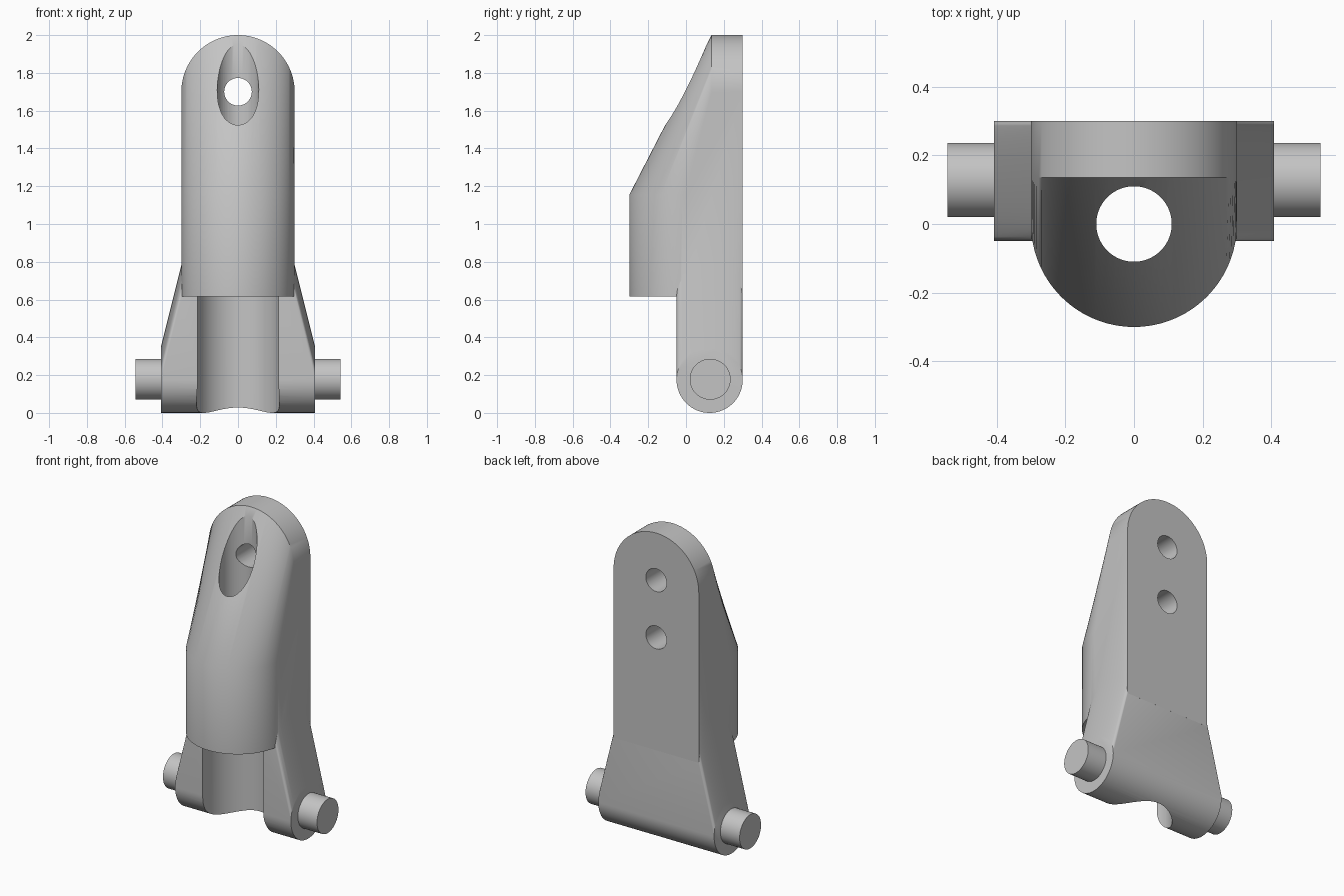
import bpy
import bmesh
from math import sin, cos, pi
from mathutils import Matrix, Vector

if "Cube" in bpy.data.objects:
    bpy.data.objects.remove(bpy.data.objects["Cube"], do_unlink=True)

grey = bpy.data.materials.new("plain_grey")
colour = (0.55, 0.55, 0.55, 1)
grey.diffuse_color = colour
grey.use_nodes = True
grey.node_tree.nodes["Principled BSDF"].inputs["Base Color"].default_value = colour

R = 0.3            # body radius
BASE = 0.615       # underside of the body
PIVOT_Y, PIVOT_Z, PIVOT_R = 0.125, 0.175, 0.175


def finish(name, bm):
    bmesh.ops.recalc_face_normals(bm, faces=bm.faces)
    mesh = bpy.data.meshes.new(name)
    bm.to_mesh(mesh)
    bm.free()
    ob = bpy.data.objects.new(name, mesh)
    bpy.context.collection.objects.link(ob)
    mesh.materials.append(grey)
    return ob


def cylinder(name, radius, start, end, segments=64):
    start, end = Vector(start), Vector(end)
    axis = end - start
    bm = bmesh.new()
    turn = axis.to_track_quat('Z', 'Y').to_matrix().to_4x4()
    bmesh.ops.create_cone(bm, cap_ends=True, segments=segments, radius1=radius,
                          radius2=radius, depth=axis.length,
                          matrix=Matrix.Translation((start + end) / 2) @ turn)
    return finish(name, bm)


def select_only(ob):
    bpy.ops.object.select_all(action='DESELECT')
    ob.select_set(True)
    bpy.context.view_layer.objects.active = ob


def combine(target, tool, operation):
    mod = target.modifiers.new(operation, 'BOOLEAN')
    mod.object, mod.operation, mod.solver = tool, operation, 'EXACT'
    select_only(target)
    bpy.ops.object.modifier_apply(modifier=mod.name)
    bpy.data.objects.remove(tool, do_unlink=True)


# Body: round front, lofted back into an upright rounded plate
def make_body(steps=48):
    bm = bmesh.new()
    columns = []
    for i in range(steps + 1):
        a = pi * (i / steps - 0.5)
        x, c = R * sin(a), R * cos(a)
        top = 1.7 + c
        points = [(x, -c, BASE), (x, -c, 1.155), (x, 0.135, top), (x, R, top)]
        columns.append([bm.verts.new(p) for p in points])
    for left, right in zip(columns, columns[1:]):
        for k in range(3):
            bm.faces.new((left[k], right[k], right[k + 1], left[k + 1]))
    corners = [bm.verts.new((x, R, BASE)) for x in (-R, R)]
    bm.faces.new(columns[0] + [corners[0]])
    bm.faces.new(columns[-1] + [corners[1]])
    bm.faces.new([c[0] for c in columns] + corners[::-1])
    bm.faces.new([c[3] for c in columns] + corners[::-1])
    return finish("bracket_body", bm)


# Foot: wide pivot discs hulled up to narrower discs inside the body
def make_foot(steps=64):
    bm = bmesh.new()
    for x, z in ((0.408, PIVOT_Z), (0.299, 0.612)):
        for side in (-1, 1):
            for i in range(steps):
                a = 2 * pi * i / steps
                bm.verts.new((side * x, PIVOT_Y + PIVOT_R * cos(a), z + PIVOT_R * sin(a)))
    result = bmesh.ops.convex_hull(bm, input=bm.verts)
    loose = {v for v in result["geom_interior"] + result["geom_unused"]
             if isinstance(v, bmesh.types.BMVert)}
    bmesh.ops.delete(bm, geom=list(loose), context='VERTS')
    bmesh.ops.dissolve_limit(bm, angle_limit=0.005, verts=bm.verts, edges=bm.edges)
    return finish("foot", bm)


body = make_body()
combine(body, make_foot(), 'UNION')

# Channel under the body, vertical bore and two fixing holes
combine(body, cylinder("channel", 0.22, (0, 0, -0.2), (0, 0, BASE), 96), 'DIFFERENCE')
combine(body, cylinder("bore", 0.11, (0, 0, 0.4), (0, 0, 2.2)), 'DIFFERENCE')
for z in (1.7, 1.335):
    combine(body, cylinder("fixing_hole", 0.073, (0, 0, z), (0, 0.5, z), 48), 'DIFFERENCE')

# Pivot pins
pins = [cylinder(name, 0.108, (s * 0.36, PIVOT_Y + 0.003, 0.178), (s * 0.543, PIVOT_Y + 0.003, 0.178))
        for name, s in (("left_pin", 1), ("right_pin", -1))]

for ob in [body] + pins:
    select_only(ob)
    bpy.ops.object.shade_smooth_by_angle(angle=0.55)
